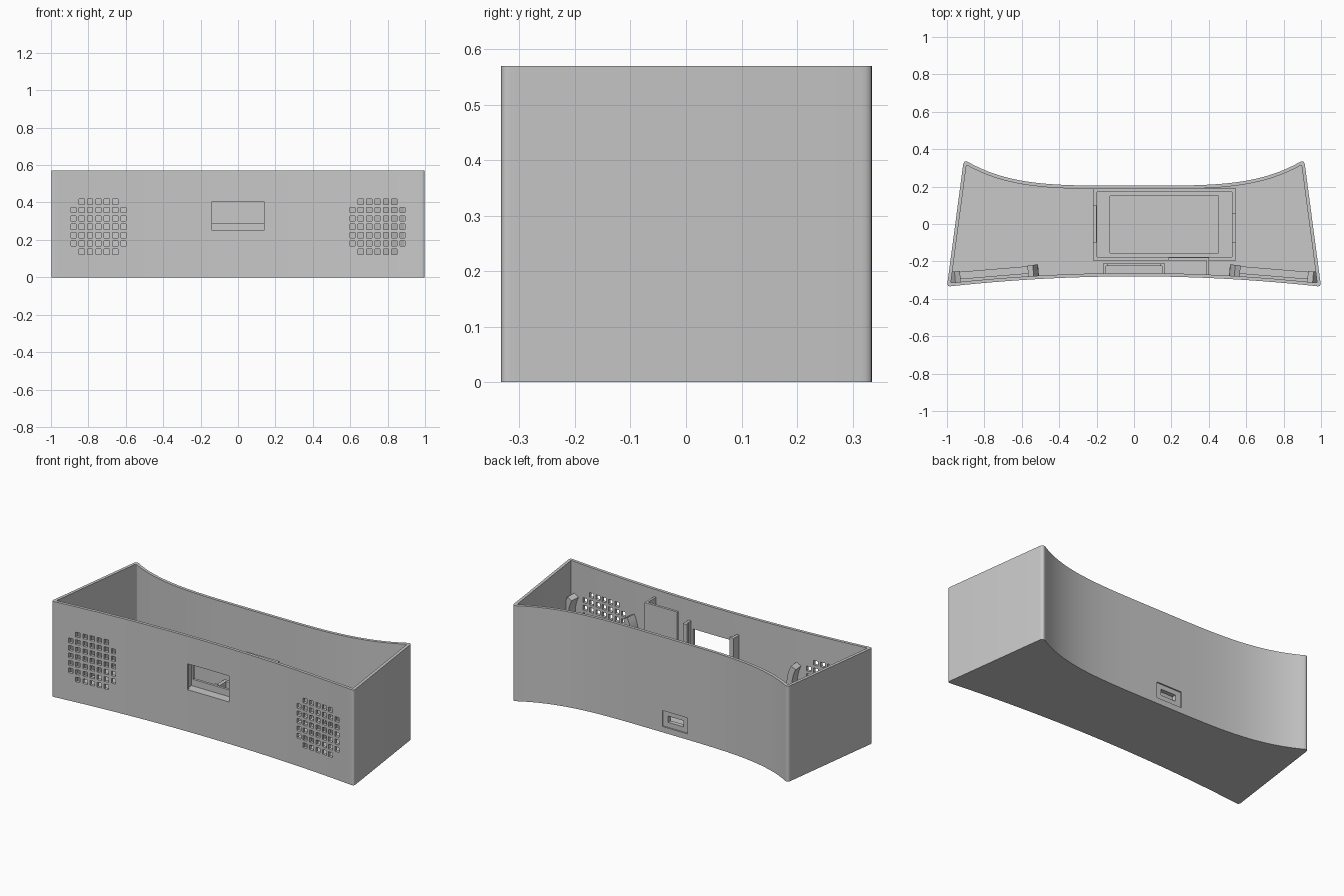
import bpy, bmesh, math
from mathutils import Vector, Matrix

cube = bpy.data.objects.get("Cube")
if cube:
    bpy.data.objects.remove(cube, do_unlink=True)

H, WALL, FLOOR = 0.57, 0.018, 0.02

grey = bpy.data.materials.new("plain grey")
grey.use_nodes = True
COLOUR = (0.58, 0.58, 0.58, 1)
grey.diffuse_color = COLOUR
grey.node_tree.nodes["Principled BSDF"].inputs["Base Color"].default_value = COLOUR


def finish(name, bm):
    bmesh.ops.recalc_face_normals(bm, faces=bm.faces)
    mesh = bpy.data.meshes.new(name)
    bm.to_mesh(mesh)
    bm.free()
    mesh.materials.append(grey)
    ob = bpy.data.objects.new(name, mesh)
    bpy.context.collection.objects.link(ob)
    return ob


def add_box(bm, x0, x1, y0, y1, z0, z1):
    size = Vector((x1 - x0, y1 - y0, z1 - z0))
    mid = Vector((x0 + x1, y0 + y1, z0 + z1)) / 2
    bmesh.ops.create_cube(bm, size=1, matrix=Matrix.Translation(mid) @ Matrix.Diagonal(size).to_4x4())


def boxes(name, *dims):
    bm = bmesh.new()
    for d in dims:
        add_box(bm, *d)
    return finish(name, bm)


def add_lathe_stack(bm, *levels):
    """Join equal-length outlines at given heights, capping the first and last."""
    loops = [[bm.verts.new((x, y, z)) for x, y in outline] for outline, z in levels]
    for low, high in zip(loops, loops[1:]):
        for i in range(len(low)):
            bm.faces.new((low[i - 1], low[i], high[i], high[i - 1]))
    bm.faces.new(loops[0][::-1])
    bm.faces.new(loops[-1])


def cut(ob, cutter):
    mod = ob.modifiers.new("cut", 'BOOLEAN')
    mod.operation, mod.solver, mod.object = 'DIFFERENCE', 'EXACT', cutter
    bpy.context.view_layer.objects.active = ob
    bpy.ops.object.modifier_apply(modifier=mod.name)


def smooth(ob):
    bpy.ops.object.select_all(action='DESELECT')
    ob.select_set(True)
    bpy.context.view_layer.objects.active = ob
    bpy.ops.object.shade_smooth_by_angle(angle=math.radians(30))


# Case outline: bowed front, straight tapering sides, deeply hollowed back
def front_y(x):
    return -0.28 - 0.055 * x * x


def back_y(x):
    return 0.205 + 0.14 * (abs(x) / 0.91) ** 4


N = 40
STEPS = [i / N for i in range(N + 1)]
ring = [Vector((2 * t - 1, front_y(2 * t - 1))) for t in STEPS]
ring += [Vector((0.91 * (1 - 2 * t), back_y(0.91 * (1 - 2 * t)))) for t in STEPS]


def inset(points, d):
    result = []
    for i, p in enumerate(points):
        e1 = (p - points[i - 1]).normalized()
        e2 = (points[(i + 1) % len(points)] - p).normalized()
        n = Vector((-e1.y - e2.y, e1.x + e2.x)).normalized()
        result.append(p + n * d / n.dot(Vector((-e1.y, e1.x))))
    return result


def rounded(points, front_r, back_r):
    result = []
    for i, p in enumerate(points):
        if i not in (0, N, N + 1, 2 * N + 1):
            result.append(p)
            continue
        r = front_r if i in (0, N) else back_r
        s = p + (points[i - 1] - p).normalized() * r
        e = p + (points[(i + 1) % len(points)] - p).normalized() * r
        for k in range(7):
            t = k / 6
            result.append(s * (1 - t) ** 2 + p * 2 * t * (1 - t) + e * t * t)
    return result


outer = rounded(ring, 0.02, 0.03)
inner = rounded(inset(ring, WALL), 0.008, 0.01)
bm = bmesh.new()
add_lathe_stack(bm, (outer, 0), (outer, H), (inner, H), (inner, FLOOR))
case = finish("case_shell", bm)

# Openings: display window, speaker grilles, rear socket
GX, GZ, PITCH, HALF = 0.746, 0.27, 0.0446, 0.014
openings = [(-0.138, 0.138, -0.4, -0.24, 0.25, 0.405)]
for side in (-1, 1):
    for i in range(-3, 4):
        for j in range(-3, 4):
            if abs(i) < 3 or abs(j) < 3:
                if not (abs(j) == 3 and abs(i) == 3):
                    x, z = side * GX + i * PITCH, GZ + j * PITCH
                    openings.append((x - HALF, x + HALF, -0.4, -0.24, z - HALF, z + HALF))
front_cutter = boxes("front_cutter", *openings)
recess_cutter = boxes("socket_recess_cutter", (-0.153, 0.013, 0.197, 0.3, 0.035, 0.13))
socket_cutter = boxes("socket_cutter", (-0.12, -0.02, 0.16, 0.3, 0.065, 0.102))
cutters = (front_cutter, recess_cutter, socket_cutter)
for cutter in cutters:
    cut(case, cutter)
smooth(case)

# Board tray: raised rim, inner ledge and side tabs
X0, X1, Y0, Y1 = -0.22, 0.545, -0.195, 0.189


def frame(x0, x1, y0, y1, wx, wy, z):
    return [(x0, x0 + wx, y0, y1, 0.01, z), (x1 - wx, x1, y0, y1, 0.01, z),
            (x0 + wx, x1 - wx, y0, y0 + wy, 0.01, z), (x0 + wx, x1 - wx, y1 - wy, y1, 0.01, z)]


tray = boxes("board_tray", *frame(X0, X1, Y0, Y1, 0.022, 0.018, 0.11))
cut(tray, socket_cutter)
boxes("tray_ledge", *frame(X0 + 0.022, X1 - 0.022, Y0 + 0.018, Y1 - 0.018, 0.07, 0.022, 0.05))
boxes("tray_tabs", (X0, X0 + 0.02, -0.1, 0.1, 0.1, 0.12), (X1 - 0.02, X1, -0.1, 0.06, 0.1, 0.12))

# Display holder: sill, back lip and two L-shaped posts
posts = [(-0.165, 0.165, -0.225, -0.21, 0.01, 0.29), (-0.165, 0.165, -0.27, -0.225, 0.22, 0.25)]
for s in (-1, 1):
    wall, lip = sorted((s * 0.15, s * 0.167)), sorted((s * 0.14, s * 0.167))
    posts += [(*wall, -0.275, -0.21, 0.01, 0.45), (*lip, -0.225, -0.21, 0.01, 0.45)]
boxes("display_holder", *posts)

# Tall L-shaped partition beside the display
boxes("partition", (0.185, 0.4, -0.195, -0.18, 0.01, 0.525), (0.387, 0.4, -0.28, -0.18, 0.01, 0.525))

# Speaker clips: curved side grips and a lower rest, following the front wall
for s, label in ((-1, "right"), (1, "left")):
    bm = bmesh.new()
    for mid in (0, math.pi):
        pts = []
        for r, direction in ((0.238, 1), (0.205, -1)):
            for k in range(-6, 7):
                a = mid + direction * k * math.radians(28) / 6
                pts.append((r * math.cos(a), r * math.sin(a)))
        add_lathe_stack(bm, (pts, -0.01), (pts, 0.055))
    bmesh.ops.rotate(bm, verts=bm.verts, cent=(0, 0, 0), matrix=Matrix.Rotation(math.radians(-90), 3, 'X'))
    add_box(bm, -0.2, 0.2, 0.01, 0.05, 0.01 - GZ, 0.045 - GZ)
    clip = finish(label + "_speaker_clip", bm)
    clip.location = (s * GX, front_y(GX) + 0.02, GZ)
    clip.rotation_euler.z = -s * math.atan(0.11 * GX)
    smooth(clip)

for cutter in cutters:
    bpy.data.objects.remove(cutter, do_unlink=True)
